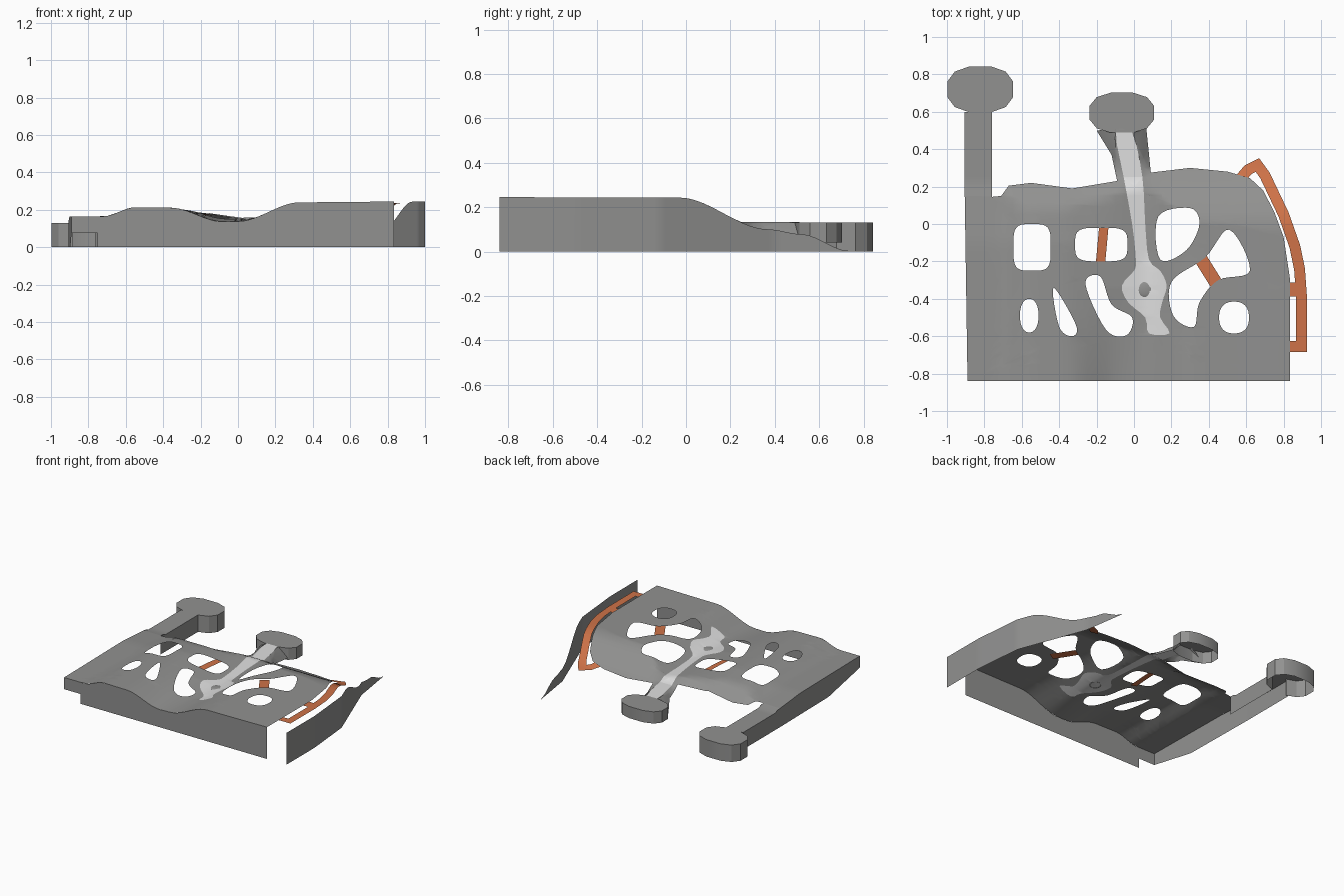
import bpy, bmesh, math
from mathutils import Vector
from mathutils.geometry import tessellate_polygon

if "Cube" in bpy.data.objects:
    bpy.data.objects.remove(bpy.data.objects["Cube"])


def material(name, rgb):
    m = bpy.data.materials.new(name)
    m.diffuse_color = (*rgb, 1)
    m.use_nodes = True
    m.node_tree.nodes["Principled BSDF"].inputs["Base Color"].default_value = m.diffuse_color
    return m


GREY = material("mid grey", (0.285, 0.285, 0.28))
LIGHT = material("light grey", (0.74, 0.74, 0.74))
ORANGE = material("burnt orange", (0.62, 0.17, 0.065))

# Height profiles: across the front edge, and falling towards the back
FRONT = [(-.72, .165), (-.55, .213), (-.36, .211), (-.08, .136), (0, .138), (.33, .24), (1, .245)]
SIDE = [(-1, .245), (-.03, .243), (.37, .1), (.52, .078), (.73, .004)]


def ease(table, t):
    for (a, u), (b, v) in zip(table, table[1:]):
        if t <= b:
            s = max(0, (t - a) / (b - a))
            return u + (v - u) * s * s * (3 - 2 * s)
    return table[-1][1]


def clamp(t):
    return min(1, max(0, t))


def side_height(x, y):
    return ease(SIDE, y)


def height(x, y):
    z = ease(FRONT, x)
    if x > -.45:                                      # the dip is shallower inwards
        z += (max(z, min(.21, .16 - .14 * x)) - z) * clamp((y + .84) / .5)
    z = min(z, side_height(x, y))
    z -= .025 * clamp((y + .1) / .3) * clamp((-x - .1) / .2)
    if x < -.74:
        z = max(z, .13)                               # left arm stays level
    if y > .22 and -.3 < x < .1:                      # middle arm with sloping flanks
        flank = max(0, abs(x + .25 * (y - .25)) - .06) * 1.1
        z = max(z, .132) - flank * clamp((y - .24) / .1)
    return z


def under(x, y):
    return height(x, y) - .008


def smooth(pts, n=6):
    """Closed Catmull-Rom loop through the points."""
    out, c = [], len(pts)
    for i in range(c):
        p0, p1, p2, p3 = (Vector(pts[(i + k - 1) % c]) for k in range(4))
        for j in range(n):
            t = j / n
            q = p1 + .5 * ((p2 - p0) * t + (2 * p0 - 5 * p1 + 4 * p2 - p3) * t * t
                           + (3 * p1 - p0 - 3 * p2 + p3) * t ** 3)
            out.append((q.x, q.y))
    return out


def rounded(cx, cy, rx, ry, power, n=28):
    """Superellipse loop, counterclockwise."""
    out = []
    for i in range(n):
        a = math.tau * (i + .5) / n
        c, s = math.cos(a), math.sin(a)
        out.append((cx + rx * math.copysign(abs(c) ** (2 / power), c),
                    cy + ry * math.copysign(abs(s) ** (2 / power), s)))
    return out


def band(path, width):
    """Outline of a mitred strip along an open path."""
    p = [Vector(q) for q in path]
    left, right = [], []
    for i, q in enumerate(p):
        a = (q - p[i - 1]).normalized() if i else (p[1] - q).normalized()
        b = (p[i + 1] - q).normalized() if i + 1 < len(p) else a
        n = Vector((-a.y - b.y, a.x + b.x)).normalized()
        off = n * (width / 2 / n.dot(Vector((-a.y, a.x))))
        left.append(tuple(q + off))
        right.append(tuple(q - off))
    return left + right[::-1]


def finish(bm, name, mat):
    me = bpy.data.meshes.new(name)
    bm.to_mesh(me)
    bm.free()
    ob = bpy.data.objects.new(name, me)
    bpy.context.collection.objects.link(ob)
    me.materials.append(mat)
    bpy.ops.object.select_all(action='DESELECT')
    ob.select_set(True)
    bpy.context.view_layer.objects.active = ob
    bpy.ops.object.shade_smooth_by_angle(angle=math.radians(28))


def sheet(name, loops, mat, zfun=height, step=.05):
    """Flat outline with holes, cut into a grid and draped over the height."""
    bm = bmesh.new()
    flat = [[Vector((x, y, 0)) for x, y in lp] for lp in loops]
    vs = [bm.verts.new(p) for lp in flat for p in lp]
    for tri in tessellate_polygon(flat):
        if len(set(tri)) == 3:
            bm.faces.new([vs[i] for i in tri])
    for no in (Vector((1, 0, 0)), Vector((0, 1, 0))):
        for k in range(-int(1 / step), int(1 / step) + 1):
            bmesh.ops.bisect_plane(bm, geom=bm.verts[:] + bm.edges[:] + bm.faces[:], dist=1e-5,
                                   plane_co=no * (k * step + .0013), plane_no=no)
    bm.normal_update()
    bmesh.ops.reverse_faces(bm, faces=[f for f in bm.faces if f.normal.z < 0])
    for v in bm.verts:
        v.co.z = zfun(v.co.x, v.co.y)
    finish(bm, name, mat)


def wall(name, path, low, top, step=.03):
    """Thin upright wall along a path; low and top are height functions."""
    pts = [path[0]]
    for a, b in zip(path, path[1:]):
        n = max(1, round(math.dist(a, b) / step))
        pts += [tuple(Vector(a).lerp(Vector(b), i / n)) for i in range(1, n + 1)]
    bm = bmesh.new()
    cols = [(bm.verts.new((x, y, low(x, y))), bm.verts.new((x, y, top(x, y)))) for x, y in pts]
    for (a, b), (c, d) in zip(cols, cols[1:]):
        bm.faces.new((a, c, d, b))
    finish(bm, name, GREY)


# Main panel outline, including both rear arms
outline = [(-.89, -.84), (.835, -.84), (.835, -.3), (.8, -.07), (.75, .065), (.69, .18), (.62, .245),
           (.5, .28), (.3, .3), (.09, .275), (.065, .52), (-.2, .5), (-.12, .37), (-.09, .23),
           (-.33, .19), (-.55, .22), (-.67, .205), (-.71, .15), (-.76, .145), (-.76, .6),
           (-.905, .6), (-.905, .15)]
# Openings: rounded ones, then free-form ones
holes = [rounded(-.545, -.125, .1, .125, 4), rounded(-.175, -.11, .14, .09, 4),
         rounded(.535, -.5, .08, .085, 2.4), rounded(-.56, -.49, .05, .09, 2.2)]
holes += [smooth(p) for p in (
    [(.13, .04), (.3, .085), (.35, 0), (.28, -.14), (.14, -.19)],
    [(.51, -.03), (.62, -.25), (.45, -.3), (.35, -.42), (.32, -.55), (.21, -.49), (.2, -.31), (.38, -.18)],
    [(-.43, -.34), (-.31, -.54), (-.33, -.6), (-.4, -.55)],
    [(-.26, -.32), (-.18, -.28), (-.12, -.43), (-.01, -.5), (-.04, -.595), (-.15, -.565)])]
# Light centre strip (y, centre x, half width), flush in its own opening
rows = [(.488, -.053, .043), (.25, -.005, .05), (0, .025, .035), (-.19, .045, .035), (-.25, .07, .07),
        (-.33, .055, .12), (-.42, .06, .09), (-.5, .1, .04), (-.585, .135, .055)]
strip = smooth([(x - w, y) for y, x, w in rows] + [(x + w, y) for y, x, w in rows[::-1]], 3)
sheet("panel_top", [outline] + holes + [strip], GREY)
sheet("centre_strip", [strip], LIGHT)

# Round button on the strip
bm = bmesh.new()
bmesh.ops.create_uvsphere(bm, u_segments=24, v_segments=12, radius=.042)
bmesh.ops.delete(bm, geom=[v for v in bm.verts if v.co.z < -.001], context='VERTS')
for v in bm.verts:
    v.co = Vector((v.co.x + .06, v.co.y - .35, v.co.z * .2 + height(.06, -.35)))
finish(bm, "strip_button", GREY)

# Orange frame on the right and two bars under the panel
frame = [(.55, .22), (.61, .29), (.66, .315), (.7, .26), (.8, .05), (.86, -.12), (.885, -.24),
         (.895, -.38), (.895, -.655), (.82, -.655)]
sheet("side_frame", [band(frame, .058)], ORANGE, under)
sheet("frame_tab", [band([(.82, -.35), (.88, -.35)], .075)], ORANGE, under)
sheet("left_bar", [band([(-.18, -.22), (-.16, 0)], .05)], ORANGE, under)
sheet("right_bar", [band([(.36, -.19), (.46, -.35)], .07)], ORANGE, under)


# Skirt walls; the left front corner lifts off the ground
def ground(x, y):
    return 0


def lifted(x, y):
    return .075 * clamp((-.45 - y) / .39)


wall("front_wall", [(-.75, -.84), (.835, -.84)], ground, height)
wall("front_wall_step", [(-.89, -.84), (-.75, -.84)], lifted, height)
wall("left_wall", [(-.905, .6), (-.905, .15), (-.89, -.84)], lifted, height)
wall("left_arm_inner_wall", [(-.76, .145), (-.76, .6)], lifted, height)
wall("right_wall", [(1, -.84), (1, -.5), (.965, -.12), (.92, 0), (.77, .4), (.72, .73)], ground, side_height)

# Rounded heads at the ends of the rear arms, open underneath
for name, pts, low in (("left_head", rounded(-.822, .72, .18, .125, 2.5, 12), 0),
                       ("middle_head", rounded(-.065, .595, .177, .11, 2.5, 12), .04)):
    sheet(name + "_top", [pts], GREY, lambda x, y: .13, .25)
    # the side towards the arm stays open
    k = 9 if low == 0 else 8
    loop = pts[k:] + pts[:k + 1]
    if low == 0:
        loop = loop[:-1]
    wall(name + "_side", loop, lambda x, y, lo=low: lo, lambda x, y: .13, .2)
